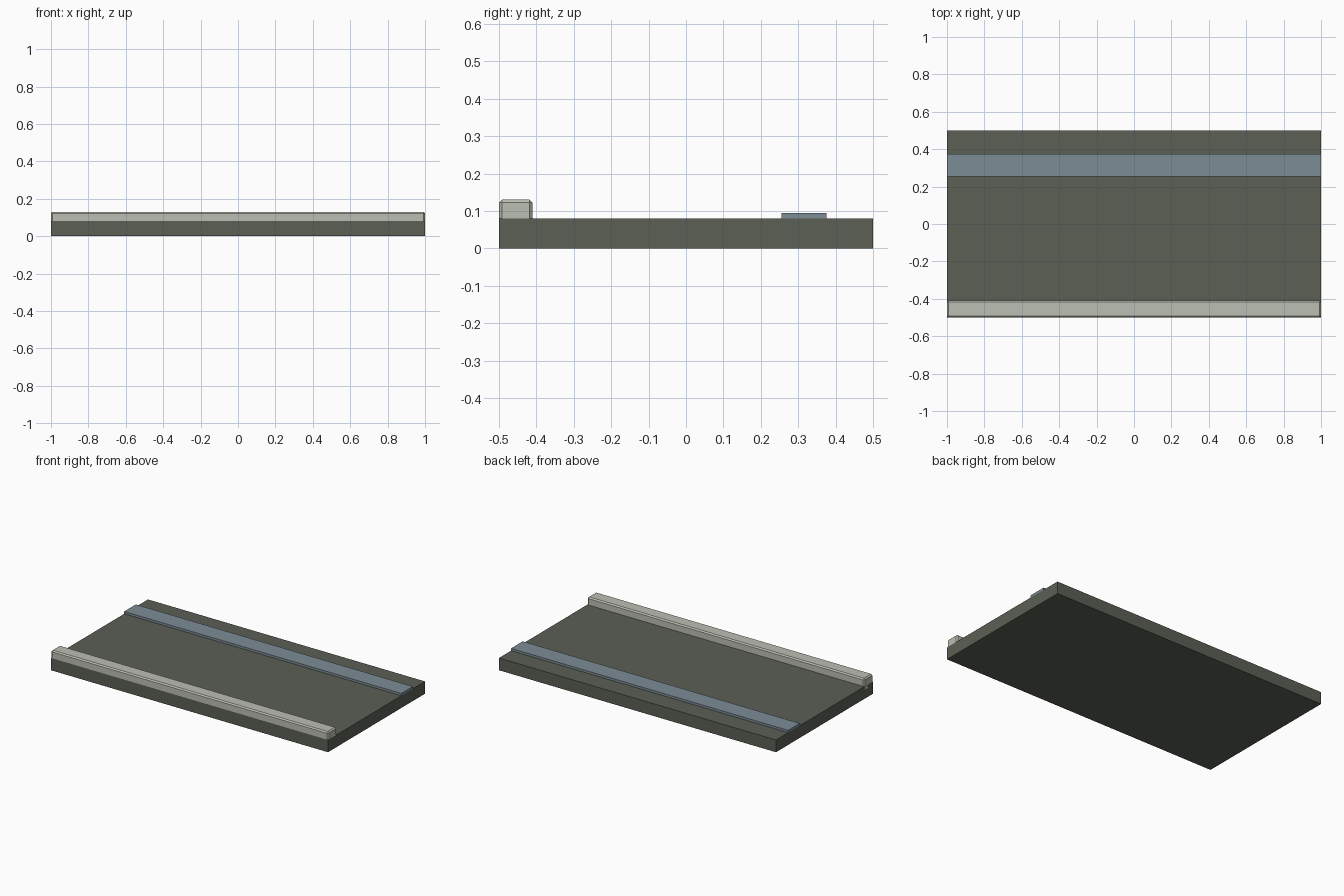
import bpy, bmesh

if "Cube" in bpy.data.objects:
    bpy.data.objects.remove(bpy.data.objects["Cube"])


def material(name, rgb):
    m = bpy.data.materials.new(name)
    m.diffuse_color = (*rgb, 1.0)
    m.use_nodes = True
    m.node_tree.nodes["Principled BSDF"].inputs["Base Color"].default_value = m.diffuse_color
    return m


def box(name, lo, hi, mat, bevel=0.0):
    """Axis-aligned box between two corners, with optional chamfered edges."""
    bm = bmesh.new()
    bmesh.ops.create_cube(bm, size=1.0)
    for v in bm.verts:
        v.co = [l + (c + 0.5) * (h - l) for c, l, h in zip(v.co, lo, hi)]
    if bevel:
        bmesh.ops.bevel(bm, geom=bm.edges[:], offset=bevel, segments=1,
                        profile=0.5, affect='EDGES')
    me = bpy.data.meshes.new(name)
    bm.to_mesh(me)
    bm.free()
    me.materials.append(mat)
    ob = bpy.data.objects.new(name, me)
    bpy.context.collection.objects.link(ob)
    return ob


paving = material("dark paving", (0.105, 0.115, 0.09))
stone = material("pale curb stone", (0.50, 0.52, 0.45))
blue = material("blue grey strip", (0.205, 0.265, 0.30))

# Slab
box("slab", (-1, -0.5, 0), (1, 0.5, 0.08), paving)

# Chamfered curb along the front edge, sunk into the slab
box("curb", (-1, -0.5, 0.05), (1, -0.41, 0.13), stone, bevel=0.008)

# Raised strip near the back
box("guide_strip", (-1, 0.255, 0.078), (1, 0.375, 0.095), blue)
